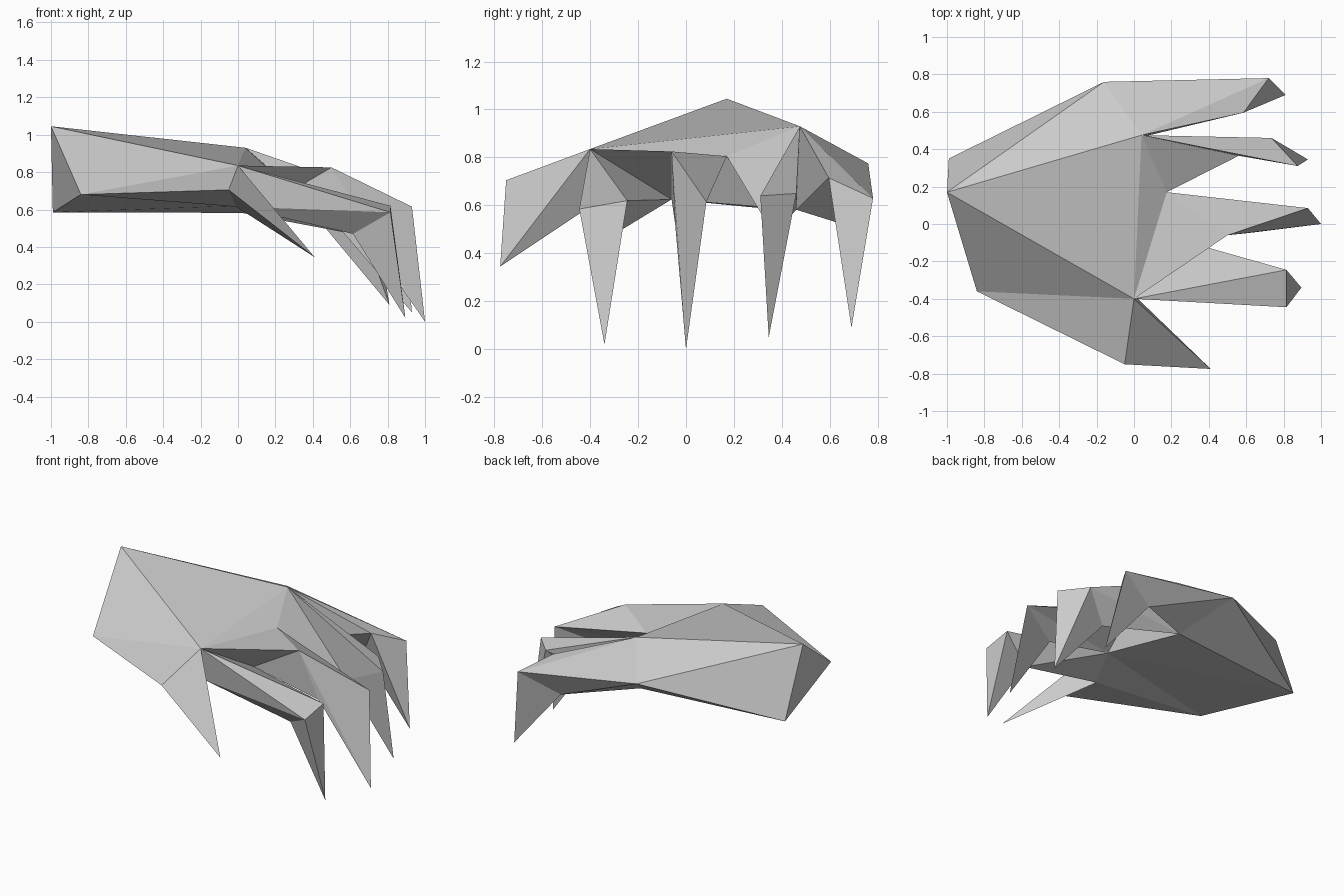
import bpy
import bmesh

if "Cube" in bpy.data.objects:
    bpy.data.objects.remove(bpy.data.objects["Cube"])

skin = bpy.data.materials.new("plain_grey")
skin.diffuse_color = (0.6, 0.6, 0.6, 1)
skin.use_nodes = True
skin.node_tree.nodes["Principled BSDF"].inputs["Base Color"].default_value = skin.diffuse_color

# Landmarks shared by the palm and the digits
P = {
    "wrist_top": (-1.0, 0.17, 1.045),
    "wrist_front": (-0.84, -0.36, 0.68),
    "wrist_back": (-0.99, 0.35, 0.585),
    "thumb_base": (-0.05, -0.75, 0.705),
    "thumb_under": (-0.01, -0.37, 0.615),
    "front_knuckle": (0.0, -0.40, 0.835),
    "back_knuckle": (0.04, 0.475, 0.93),
    "mid_knuckle": (0.175, 0.17, 0.805),
    "outer_edge": (-0.16, 0.76, 0.775),
    "under_front": (0.16, -0.06, 0.625),
    "under_back": (0.02, 0.46, 0.582),
}


def build(name, points, faces, joints):
    """Close the part with its joint faces to orient it, then open the joints."""
    bm = bmesh.new()
    verts = {k: bm.verts.new(co) for k, co in points.items()}
    for f in faces:
        bm.faces.new([verts[k] for k in f])
    caps = [bm.faces.new([verts[k] for k in f]) for f in joints]
    bmesh.ops.recalc_face_normals(bm, faces=bm.faces)
    bmesh.ops.delete(bm, geom=caps, context='FACES_ONLY')
    mesh = bpy.data.meshes.new(name)
    bm.to_mesh(mesh)
    bm.free()
    mesh.materials.append(skin)
    obj = bpy.data.objects.new(name, mesh)
    bpy.context.collection.objects.link(obj)


def finger(name, base, knuckle, tip, flip=()):
    """Three-sided segment from the palm to the bent joint, then a pointed end."""
    pts = {b: P[b] for b in base}
    ring = ["k0", "k1", "k2"]
    pts.update(zip(ring, knuckle))
    pts["tip"] = tip
    faces = []
    for i in range(3):
        j = (i + 1) % 3
        b0, b1, r0, r1 = base[i], base[j], ring[i], ring[j]
        if i in flip:
            faces += [(b0, b1, r1), (b0, r1, r0)]
        else:
            faces += [(b0, b1, r0), (b1, r1, r0)]
        faces.append((r0, r1, "tip"))
    build(name, pts, faces, [base])


# Digit roots on the palm
INDEX = ("thumb_under", "front_knuckle", "under_front")
MIDDLE = ("front_knuckle", "mid_knuckle", "under_front")
RING = ("under_back", "back_knuckle", "mid_knuckle")
LITTLE = ("outer_edge", "back_knuckle", "under_back")
THUMB = ("thumb_base", "front_knuckle", "thumb_under")

# Palm and back of the hand
build("palm", P, [
    ("wrist_top", "wrist_front", "front_knuckle"),
    ("wrist_front", "thumb_base", "front_knuckle"),
    ("wrist_top", "front_knuckle", "back_knuckle"),
    ("front_knuckle", "mid_knuckle", "back_knuckle"),
    ("wrist_top", "back_knuckle", "outer_edge"),
    ("wrist_top", "outer_edge", "wrist_back"),
    ("wrist_top", "wrist_back", "wrist_front"),
    ("wrist_front", "thumb_under", "thumb_base"),
    ("wrist_front", "under_front", "thumb_under"),
    ("wrist_front", "wrist_back", "under_front"),
    ("wrist_back", "under_back", "under_front"),
    ("wrist_back", "outer_edge", "under_back"),
    ("mid_knuckle", "under_front", "under_back"),
], [INDEX, MIDDLE, RING, LITTLE, THUMB])

# Thumb
build("thumb", {**{b: P[b] for b in THUMB}, "tip": (0.41, -0.775, 0.345)},
      [(THUMB[i], THUMB[(i + 1) % 3], "tip") for i in range(3)], [THUMB])

# Four bent fingers
finger("index_finger", INDEX,
       [(0.815, -0.445, 0.585), (0.815, -0.245, 0.62), (0.615, -0.315, 0.47)],
       (0.895, -0.34, 0.02))
finger("middle_finger", MIDDLE,
       [(0.5, -0.06, 0.825), (0.93, 0.085, 0.615), (0.64, -0.045, 0.52)],
       (1.0, 0.0, 0.0), flip=(2,))
finger("ring_finger", RING,
       [(0.735, 0.46, 0.65), (0.875, 0.31, 0.64), (0.56, 0.365, 0.48)],
       (0.93, 0.345, 0.05), flip=(1,))
finger("little_finger", LITTLE,
       [(0.72, 0.78, 0.63), (0.585, 0.595, 0.715), (0.46, 0.69, 0.51)],
       (0.81, 0.69, 0.09))
